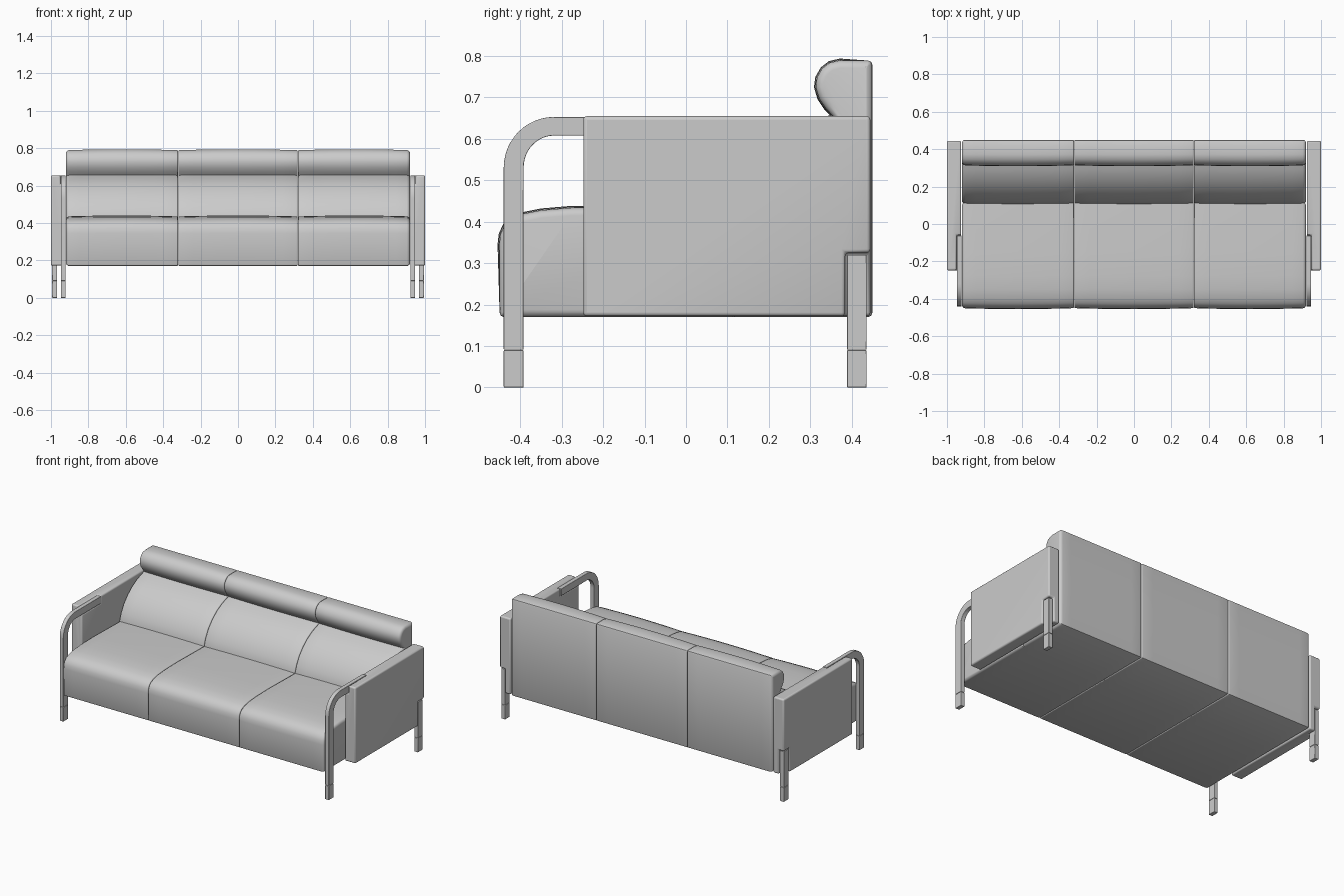
import bpy, bmesh, math
from mathutils import Vector

if "Cube" in bpy.data.objects:
    bpy.data.objects.remove(bpy.data.objects["Cube"])


def finish(name, bm, mirror=False, bevel=0.0, cutters=()):
    bmesh.ops.recalc_face_normals(bm, faces=bm.faces)
    mesh = bpy.data.meshes.new(name)
    bm.to_mesh(mesh)
    bm.free()
    ob = bpy.data.objects.new(name, mesh)
    bpy.context.collection.objects.link(ob)
    bpy.ops.object.select_all(action='DESELECT')
    ob.select_set(True)
    bpy.context.view_layer.objects.active = ob
    bpy.ops.object.shade_smooth_by_angle(angle=math.radians(35))
    for c in cutters:
        m = ob.modifiers.new("notch", 'BOOLEAN')
        m.operation, m.object, m.solver = 'DIFFERENCE', c, 'EXACT'
    if bevel:
        m = ob.modifiers.new("bevel", 'BEVEL')
        m.width, m.segments = bevel, 3
        m.limit_method, m.angle_limit = 'ANGLE', math.radians(40)
    if mirror:
        ob.modifiers.new("mirror", 'MIRROR')
    return ob


def loft(rings):
    bm = bmesh.new()
    vs = [[bm.verts.new(p) for p in r] for r in rings]
    n = len(vs[0])
    for a, b in zip(vs, vs[1:]):
        for i in range(n):
            j = (i + 1) % n
            bm.faces.new((a[i], a[j], b[j], b[i]))
    bm.faces.new(vs[0][::-1])
    bm.faces.new(vs[-1])
    return bm


def prism(name, profile, x0, x1, **kw):
    return finish(name, loft([[(x, y, z) for y, z in profile] for x in (x0, x1)]), **kw)


def rect(y0, y1, z0, z1):
    return [(y0, z0), (y1, z0), (y1, z1), (y0, z1)]


def cushion(name, profile, x0, x1, r0, r1, mirror=False):
    """Extrude a clockwise profile with filleted ends and a gentle crown."""
    pts = [Vector(p) for p in profile]
    n = len(pts)
    normals = []
    for i in range(n):
        a = (pts[i] - pts[i - 1]).normalized()
        b = (pts[(i + 1) % n] - pts[i]).normalized()
        na, nb = Vector((-a.y, a.x)), Vector((-b.y, b.x))
        m = (na + nb).normalized()
        normals.append(m / max(m.dot(na), 0.6))
    fillet = [0, 0.08, 0.3, 0.6, 1]
    xs = [x0 + r0 * f for f in fillet]
    xs += [x0 + (x1 - x0) * k / 8 for k in range(1, 8)]
    xs += [x1 - r1 * f for f in reversed(fillet)]
    rings = []
    for x in xs:
        off = 0
        for d, r in ((x - x0, r0), (x1 - x, r1)):
            if d < r:
                off -= r - math.sqrt(max(r * r - (r - d) ** 2, 0))
        t = 2 * (x - x0) / (x1 - x0) - 1
        ring = []
        for p, m in zip(pts, normals):
            soft = 0.2 < p.y and p.x < 0.4
            q = p + m * (off + (0.005 * (1 - t * t) if soft else 0))
            ring.append((x, q.x, q.y))
        rings.append(ring)
    return finish(name, loft(rings), mirror=mirror)


# Upholstery profiles (y, z): bottom rear -> front -> top -> rear
seat = [(0.115, 0.17), (-0.44, 0.17), (-0.447, 0.173), (-0.45, 0.18), (-0.45, 0.345),
        (-0.447, 0.37), (-0.438, 0.39), (-0.422, 0.406), (-0.395, 0.418),
        (-0.35, 0.427), (-0.28, 0.433), (-0.15, 0.435), (0.115, 0.43)]
back = [(0.44, 0.17), (0.115, 0.17), (0.108, 0.42), (0.127, 0.475), (0.155, 0.525),
        (0.195, 0.57), (0.24, 0.606), (0.29, 0.633), (0.355, 0.655),
        (0.338, 0.674), (0.322, 0.698), (0.314, 0.725), (0.317, 0.748),
        (0.329, 0.769), (0.347, 0.783), (0.372, 0.789), (0.44, 0.789),
        (0.447, 0.786), (0.45, 0.779), (0.45, 0.18), (0.447, 0.173)]
for part, prof in (("seat", seat), ("backrest", back)):
    cushion(part + "_centre", prof, -0.319, 0.319, 0.006, 0.006)
    cushion(part + "_sides", prof, 0.321, 0.92, 0.006, 0.018, mirror=True)

# Side panels, notched inside for the arm rail and outside for the rear leg
rail_cut = prism("rail_notch_cutter", rect(-0.4, -0.06, 0.606, 0.8), 0.85, 0.949)
leg_cut = prism("leg_notch_cutter", rect(0.384, 0.6, 0.0, 0.325), 0.964, 1.1)
for c in (rail_cut, leg_cut):
    c.hide_render = True
    c.hide_viewport = True
prism("side_panel", rect(-0.248, 0.445, 0.172, 0.655), 0.924, 1.0,
      mirror=True, bevel=0.009, cutters=(rail_cut, leg_cut))

# Front leg bending into the arm rail
outer, inner = [], []
for k in range(13):
    a = math.radians(180 - 90 * k / 12)
    outer.append((-0.318 + 0.122 * math.cos(a), 0.531 + 0.122 * math.sin(a)))
    inner.append((-0.318 + 0.074 * math.cos(a), 0.531 + 0.077 * math.sin(a)))
bent = [(-0.44, 0.091)] + outer + [(-0.062, 0.653), (-0.062, 0.608)] + inner[::-1] + [(-0.392, 0.091)]
prism("front_leg_and_arm_rail", bent, 0.921, 0.947, mirror=True, bevel=0.002)

# Rear legs and feet
prism("rear_leg", rect(0.389, 0.436, 0.091, 0.32), 0.967, 0.994, mirror=True, bevel=0.002)
prism("front_foot", rect(-0.44, -0.392, 0, 0.09), 0.921, 0.947, mirror=True, bevel=0.002)
prism("rear_foot", rect(0.389, 0.436, 0, 0.09), 0.967, 0.994, mirror=True, bevel=0.002)
